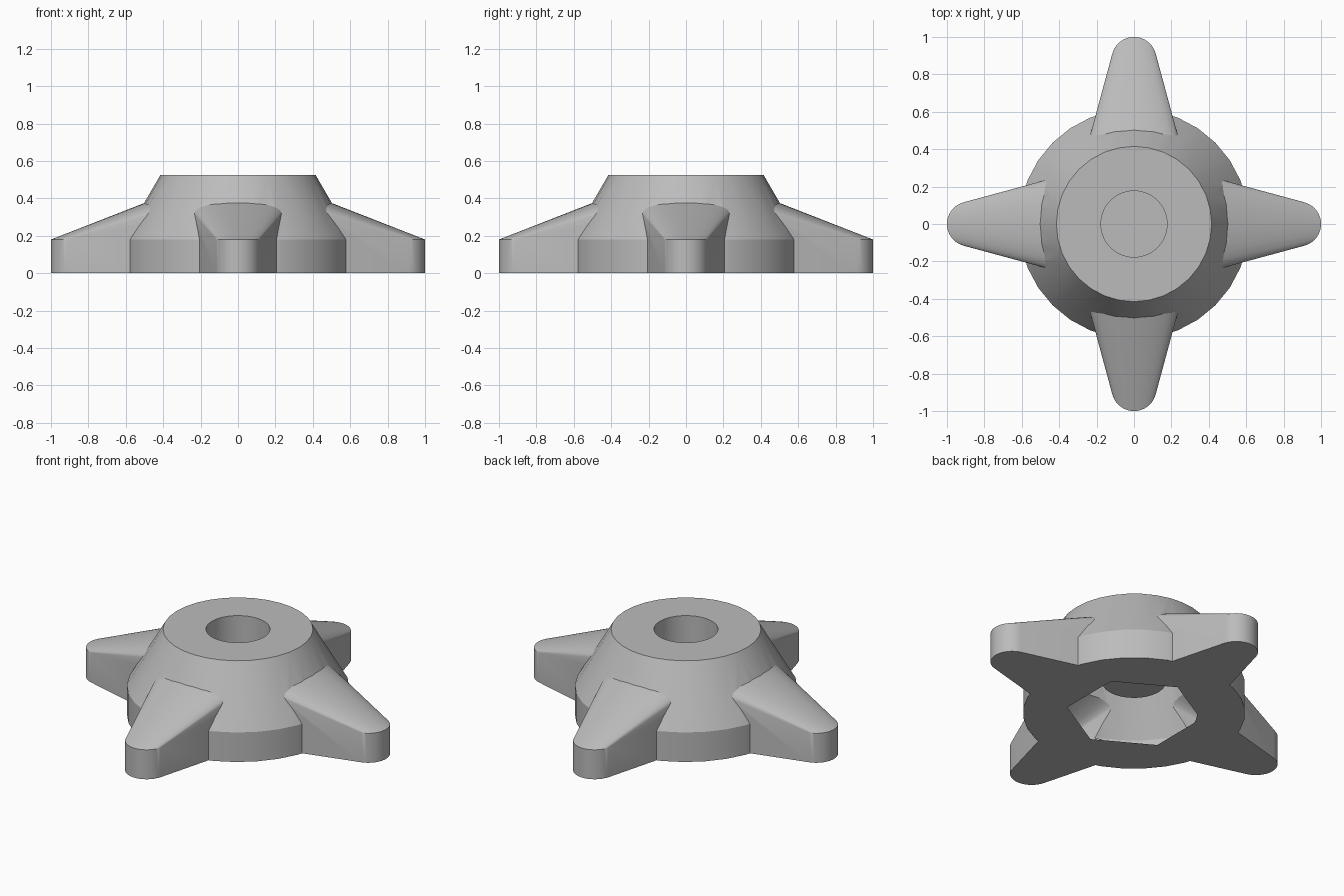
import bpy
import bmesh
import math
from mathutils import Matrix

if "Cube" in bpy.data.objects:
    bpy.data.objects.remove(bpy.data.objects["Cube"], do_unlink=True)

BODY_R, TIP_R, ARM_ROOT_R = 0.615, 0.12, 0.35
SHOULDER_Z, ARM_ROOT_Z, TOP_Z = 0.18, 0.434, 0.525

grey = bpy.data.materials.new("plain grey")
grey.use_nodes = True
grey.diffuse_color = (0.5, 0.5, 0.5, 1)
grey.node_tree.nodes["Principled BSDF"].inputs["Base Color"].default_value = grey.diffuse_color


def hull(name, rings, sides, turn=0.0, spin=0.0):
    """Convex solid around horizontal circles given as (centre x, radius, z)."""
    bm = bmesh.new()
    for cx, radius, z in rings:
        for i in range(sides):
            a = math.tau * i / sides + turn
            bm.verts.new((cx + radius * math.cos(a), radius * math.sin(a), z))
    result = bmesh.ops.convex_hull(bm, input=bm.verts)
    spare = {g for g in result["geom_interior"] + result["geom_unused"]
             if isinstance(g, bmesh.types.BMVert) and g.is_valid}
    bmesh.ops.delete(bm, geom=list(spare), context='VERTS')
    bmesh.ops.dissolve_limit(bm, angle_limit=0.01, verts=bm.verts, edges=bm.edges)
    bmesh.ops.transform(bm, matrix=Matrix.Rotation(spin, 4, 'Z'), verts=bm.verts)
    bmesh.ops.recalc_face_normals(bm, faces=bm.faces)
    mesh = bpy.data.meshes.new(name)
    bm.to_mesh(mesh)
    bm.free()
    mesh.materials.append(grey)
    obj = bpy.data.objects.new(name, mesh)
    bpy.context.collection.objects.link(obj)
    return obj


def combine(target, other, operation):
    mod = target.modifiers.new(other.name, 'BOOLEAN')
    mod.operation, mod.solver, mod.object = operation, 'EXACT', other
    bpy.context.view_layer.objects.active = target
    bpy.ops.object.modifier_apply(modifier=mod.name)
    bpy.data.objects.remove(other, do_unlink=True)


# Hub: short cylinder with a conical top
knob = hull("star_knob", [(0, BODY_R, 0), (0, BODY_R, SHOULDER_Z), (0, 0.415, TOP_Z)], 32)

# Four tapered grip arms with round tips
for k in range(4):
    arm = hull("grip_arm", [(0, ARM_ROOT_R, 0), (0, ARM_ROOT_R, ARM_ROOT_Z),
                            (1 - TIP_R, TIP_R, 0), (1 - TIP_R, TIP_R, SHOULDER_Z)],
               48, spin=k * math.pi / 2)
    combine(knob, arm, 'UNION')

# Hexagonal nut pocket below and round bolt hole through the top
combine(knob, hull("nut_pocket", [(0, 0.375, -0.1), (0, 0.375, 0.29)], 6, math.pi / 2), 'DIFFERENCE')
combine(knob, hull("bolt_hole", [(0, 0.177, 0.2), (0, 0.177, 0.7)], 48), 'DIFFERENCE')

bpy.ops.object.select_all(action='DESELECT')
knob.select_set(True)
bpy.context.view_layer.objects.active = knob
bpy.ops.object.shade_smooth_by_angle(angle=math.radians(25))
